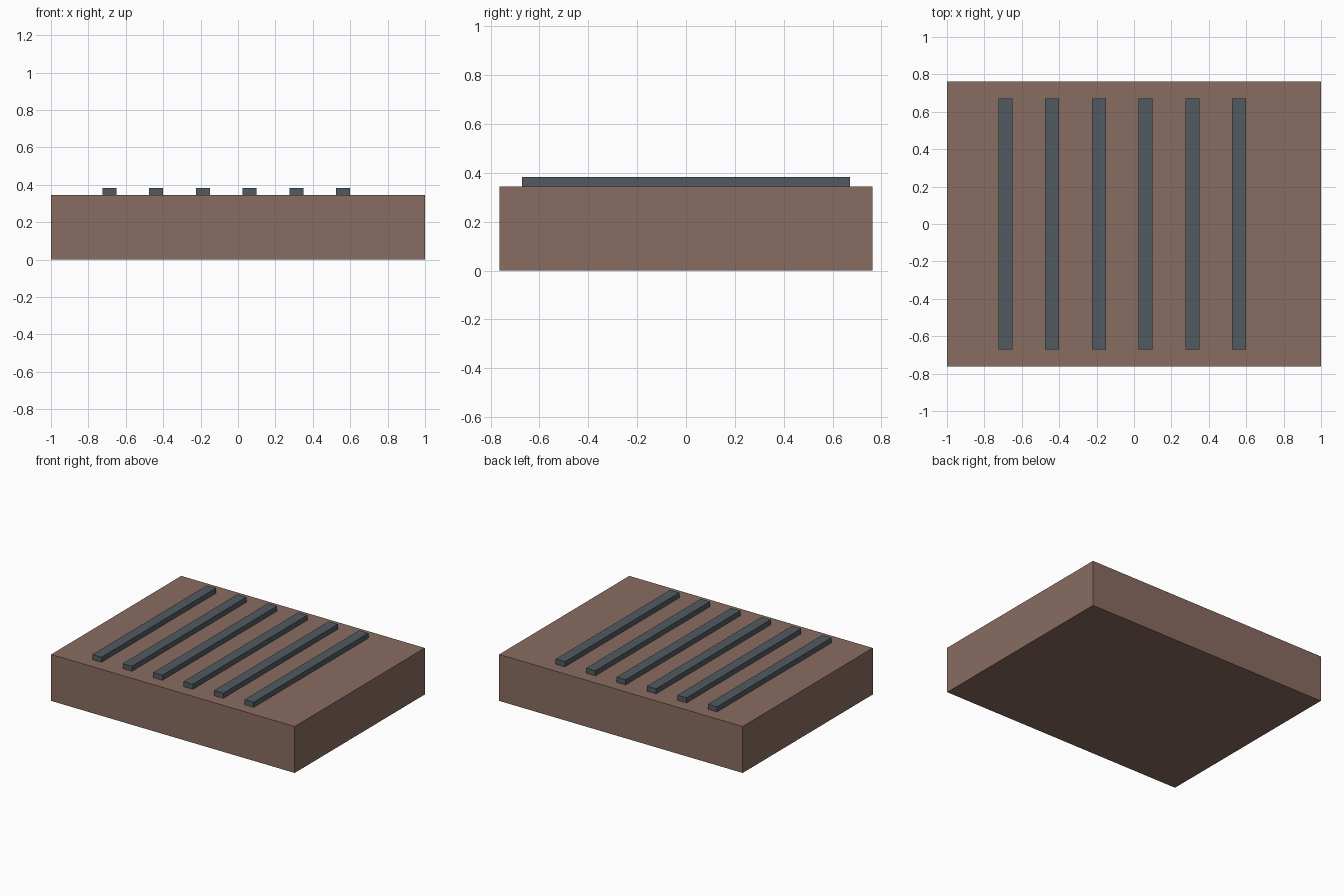
import bpy

if "Cube" in bpy.data.objects:
    bpy.data.objects.remove(bpy.data.objects["Cube"])


def material(name, color):
    mat = bpy.data.materials.new(name)
    mat.diffuse_color = (*color, 1)
    mat.use_nodes = True
    mat.node_tree.nodes["Principled BSDF"].inputs["Base Color"].default_value = mat.diffuse_color
    return mat


def box(name, center, size, mat):
    bpy.ops.mesh.primitive_cube_add(size=1, location=center)
    obj = bpy.context.object
    obj.name = name
    obj.scale = size
    bpy.ops.object.transform_apply(location=False, rotation=False, scale=True)
    obj.data.materials.append(mat)
    return obj


brown = material("brown", (0.25, 0.15, 0.12))
slate = material("slate", (0.085, 0.105, 0.12))

BODY_HEIGHT = 0.345
SLAT_HEIGHT = 0.038

# Solid base block
box("base_block", (0, 0, BODY_HEIGHT / 2), (2, 1.526, BODY_HEIGHT), brown)

# Six evenly spaced slats resting on top, offset towards the left
for i in range(6):
    box(f"slat_{i + 1}",
        (-0.688 + 0.25 * i, 0, BODY_HEIGHT + SLAT_HEIGHT / 2),
        (0.075, 1.344, SLAT_HEIGHT), slate)
